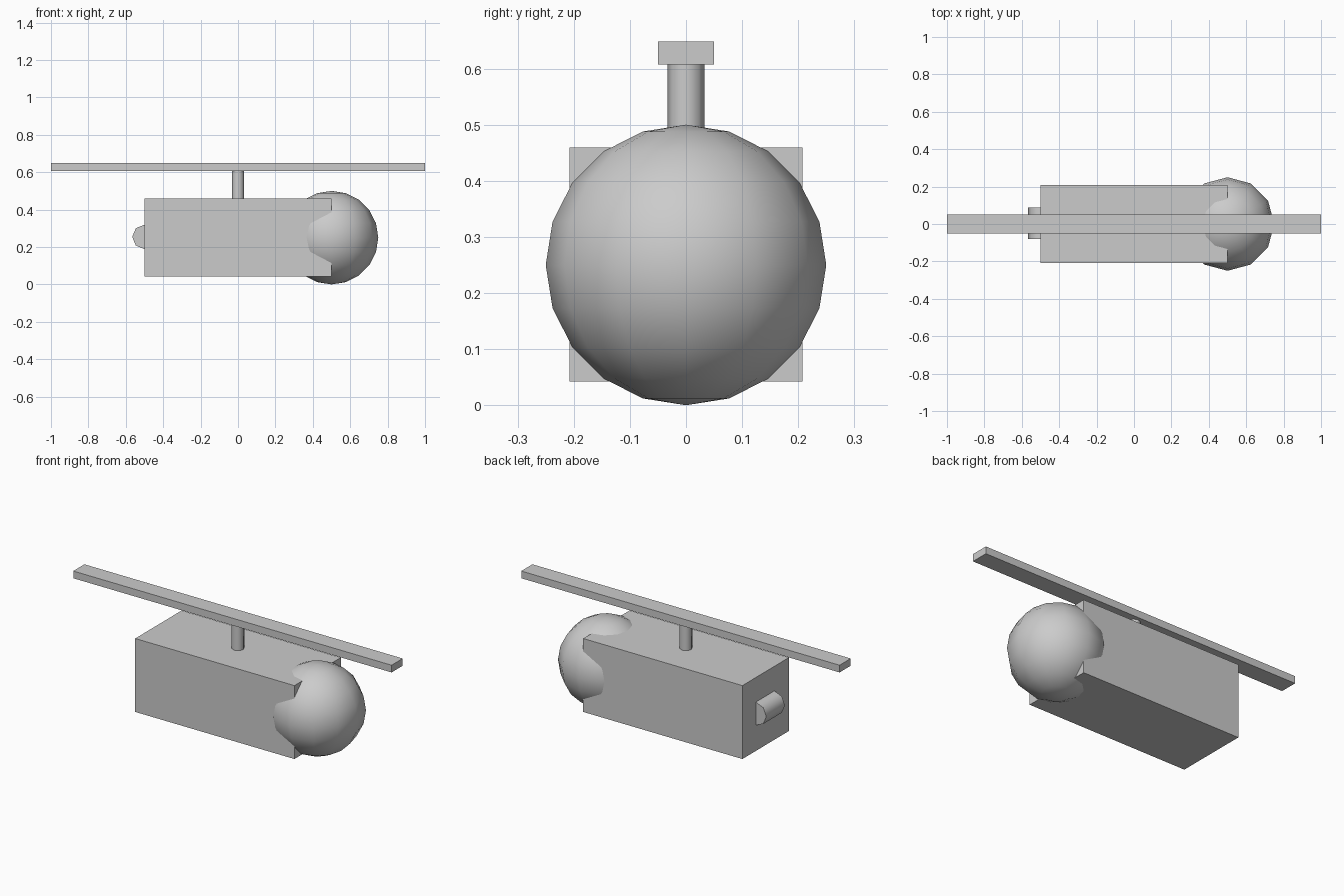
import bpy
from math import radians

if "Cube" in bpy.data.objects:
    bpy.data.objects.remove(bpy.data.objects["Cube"])


def box(name, low, high):
    bpy.ops.mesh.primitive_cube_add(size=1, location=[(a + b) / 2 for a, b in zip(low, high)])
    ob = bpy.context.object
    ob.name = name
    ob.scale = [b - a for a, b in zip(low, high)]
    bpy.ops.object.transform_apply(location=False, rotation=False, scale=True)
    return ob


def rod(name, radius, length, centre, tilt=0):
    bpy.ops.mesh.primitive_cylinder_add(vertices=8, radius=radius, depth=length,
                                        location=centre, rotation=(radians(tilt), 0, 0))
    ob = bpy.context.object
    ob.name = name
    bpy.ops.object.shade_smooth_by_angle(angle=radians(60))
    return ob


# Fuselage
box("body", (-0.5, -0.208, 0.042), (0.5, 0.208, 0.459))

# Rounded nose: low-poly ball, smooth shaded
bpy.ops.mesh.primitive_uv_sphere_add(segments=12, ring_count=10, radius=0.25,
                                     location=(0.5, 0, 0.25))
bpy.context.object.name = "nose"
bpy.ops.object.shade_smooth()

# Octagonal tail roller, half sunk in the rear wall
rod("tail_roller", 0.0655, 0.167, (-0.5, 0.004, 0.254), 90)

# Rotor mast and blade
rod("rotor_mast", 0.033, 0.167, (0, 0, 0.526))
box("rotor_blade", (-1, -0.05, 0.607), (1, 0.05, 0.648))
